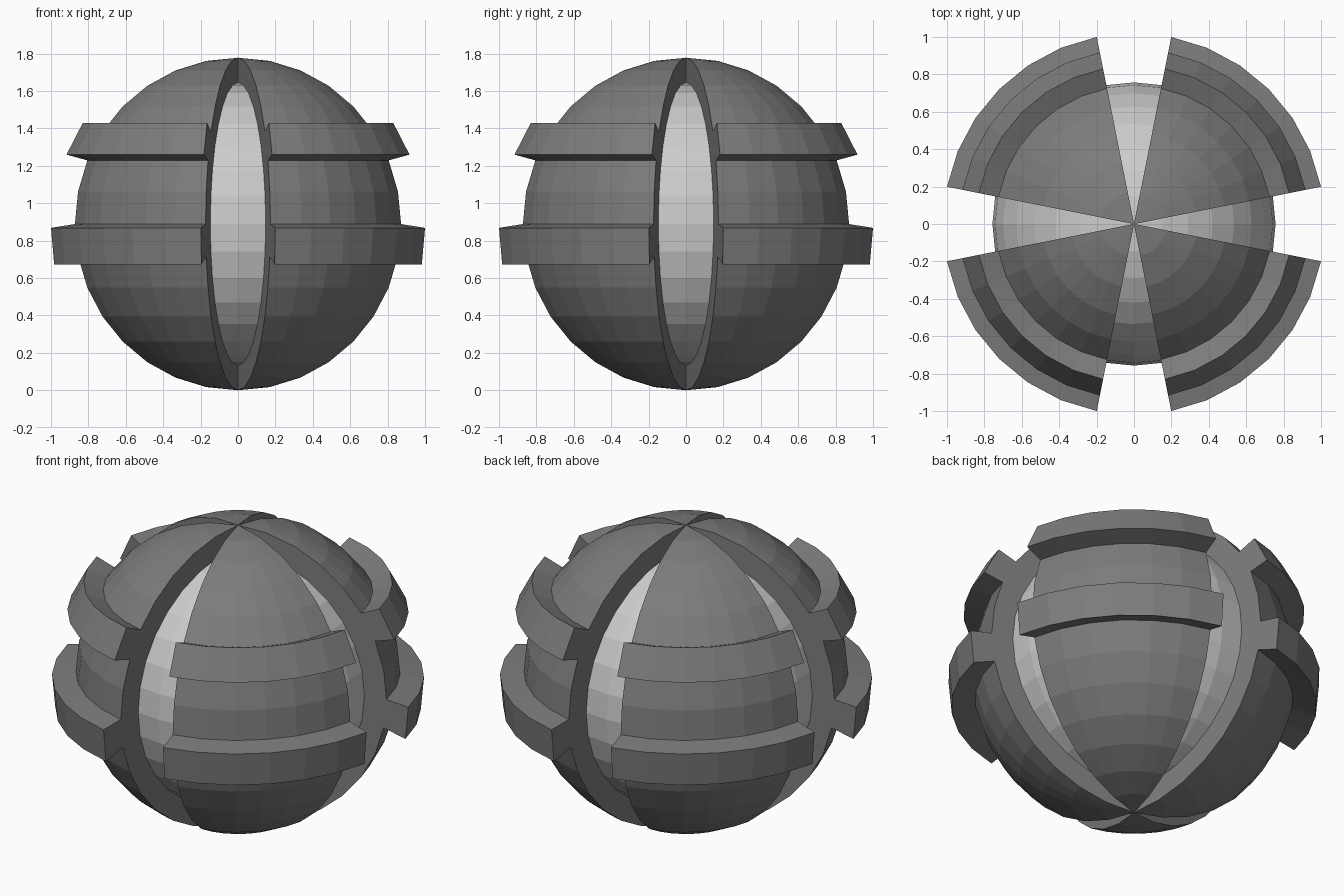
import bpy, bmesh
from math import sin, cos, pi, radians
from mathutils import Vector, Matrix

if "Cube" in bpy.data.objects:
    bpy.data.objects.remove(bpy.data.objects["Cube"])

R, R_IN, CZ = 0.889, 0.757, 0.889
STEP = radians(11.25)

def arc(radius, lats):
    return [(radius * cos(k * STEP), CZ + radius * sin(k * STEP)) for k in lats]

# Inner core ball
bpy.ops.mesh.primitive_uv_sphere_add(segments=32, ring_count=16, radius=R_IN, location=(0, 0, CZ))
core = bpy.context.object
core.name = "inner_core"

# Panel cross-section: outer arc with two raised bands, then inner arc
profile = (arc(R, range(-8, 0))
           + [(1.002, 0.672), (1.0196, 0.868)]      # lower raised band
           + arc(R, range(0, 3))
           + [(0.935, 1.26), (0.846, 1.43)]         # upper raised band
           + arc(R, range(3, 9))
           + arc(R_IN - 0.003, range(8, -9, -1)))

# Spin the section through six facets to make one shell panel
bm = bmesh.new()
verts = [bm.verts.new((r * cos(STEP), r * sin(STEP), z)) for r, z in profile]
face = bm.faces.new(verts)
bmesh.ops.spin(bm, geom=[face] + list(face.edges) + verts, cent=(0, 0, 0), axis=(0, 0, 1),
               angle=6 * STEP, steps=6, use_duplicate=False)
bmesh.ops.remove_doubles(bm, verts=bm.verts, dist=0.0005)
bmesh.ops.recalc_face_normals(bm, faces=bm.faces)
mesh = bpy.data.meshes.new("shell_panel")
bm.to_mesh(mesh)
bm.free()

dark = bpy.data.materials.new("dark_grey")
dark.diffuse_color = (0.2, 0.2, 0.2, 1)
dark.use_nodes = True
dark.node_tree.nodes["Principled BSDF"].inputs["Base Color"].default_value = dark.diffuse_color
mesh.materials.append(dark)

# Four panels around the core, leaving narrow gaps
for i in range(4):
    panel = bpy.data.objects.new(f"shell_panel_{i + 1}", mesh)
    panel.rotation_euler.z = i * pi / 2
    bpy.context.collection.objects.link(panel)
